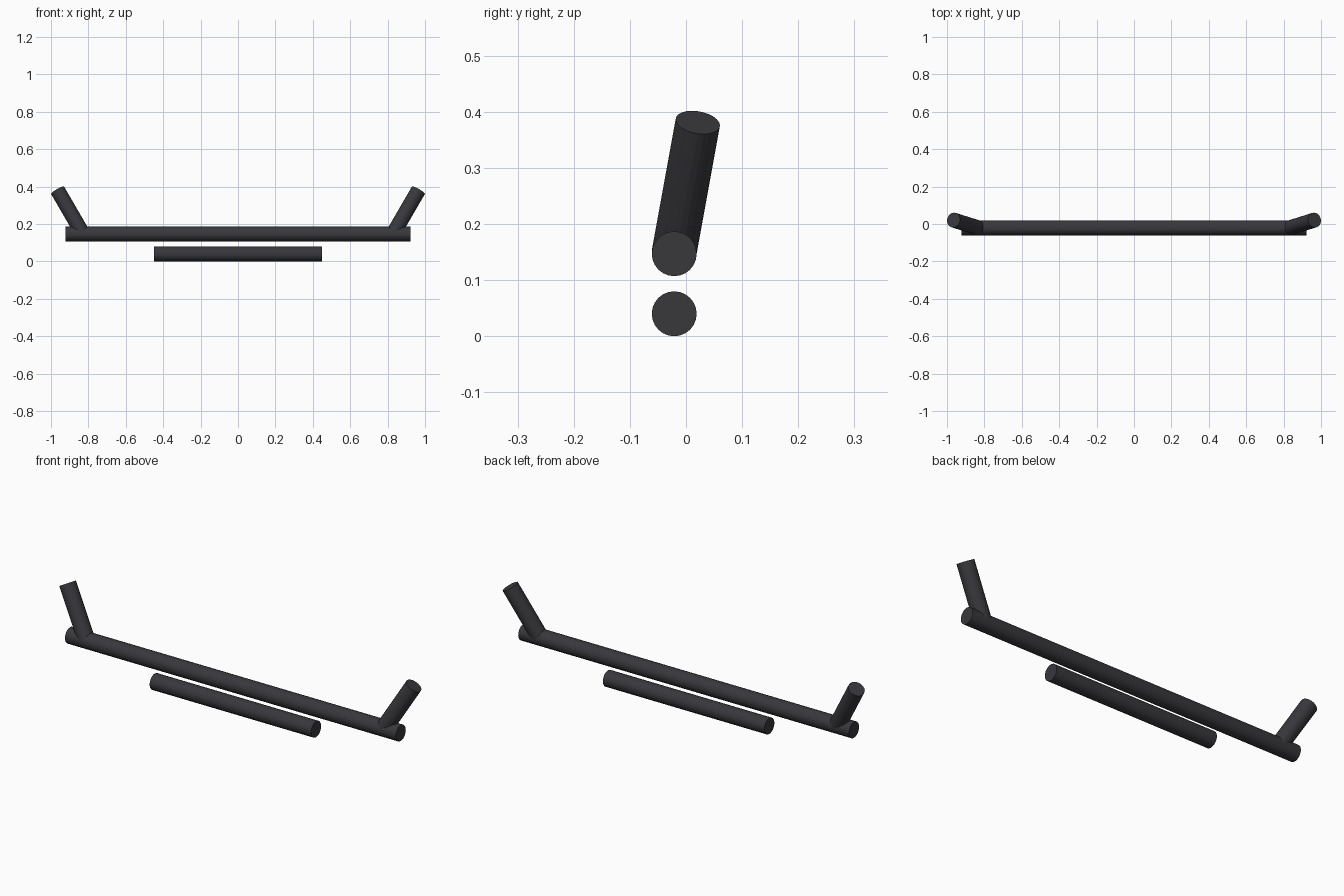
import bpy
from mathutils import Vector

if "Cube" in bpy.data.objects:
    bpy.data.objects.remove(bpy.data.objects["Cube"])

RADIUS = 0.04
SIDES = 24

dark = bpy.data.materials.new("dark_metal")
dark.diffuse_color = (0.04, 0.04, 0.046, 1)
dark.use_nodes = True
dark.node_tree.nodes["Principled BSDF"].inputs["Base Color"].default_value = dark.diffuse_color


def tube(name, start, end):
    """Capped round bar between two points."""
    a, b = Vector(start), Vector(end)
    d = b - a
    bpy.ops.mesh.primitive_cylinder_add(vertices=SIDES, radius=RADIUS, depth=d.length,
                                        location=(a + b) / 2)
    ob = bpy.context.object
    ob.name = name
    ob.rotation_euler = d.to_track_quat('Z', 'Y').to_euler()
    ob.data.materials.append(dark)
    return ob


# Long cross bar and the short bar below it
tube("main_bar", (-0.922, -0.021, 0.147), (0.922, -0.021, 0.147))
tube("lower_bar", (-0.45, -0.021, 0.04), (0.45, -0.021, 0.04))

# Tilted end arms rising from inside the main bar
for side, label in ((-1, "left"), (1, "right")):
    tube(label + "_arm", (side * 0.831, -0.021, 0.15), (side * 0.965, 0.021, 0.381))
